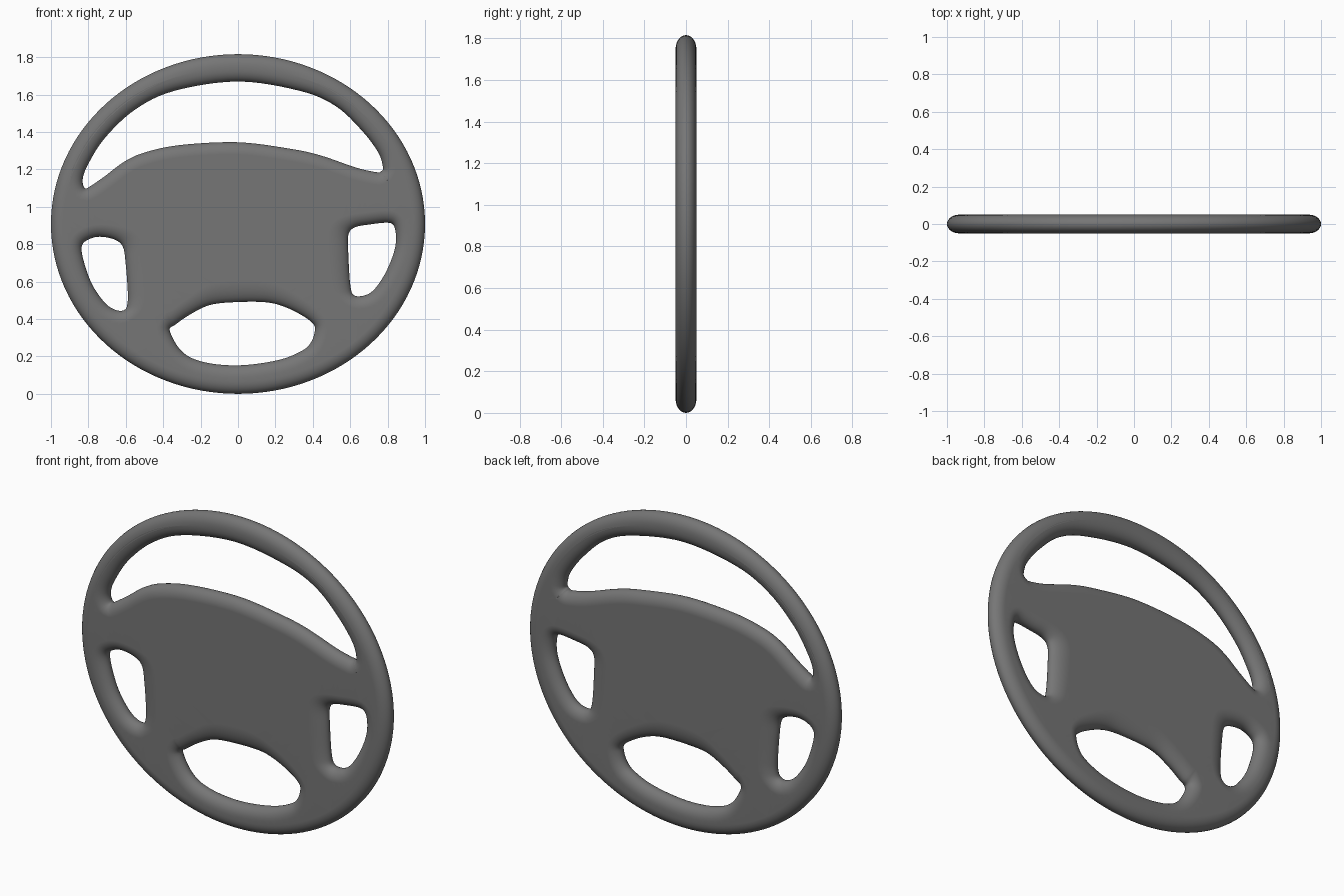
import bpy
import bmesh
from math import sin, cos, pi
from mathutils import Vector

# Remove the default object
default_object = bpy.data.objects.get("Cube")
if default_object:
    bpy.data.objects.remove(default_object, do_unlink=True)

HALF_DEPTH = 0.05
CENTRE = Vector((0, 0.908))
ROUND_STEPS = 7

# Control points (x, z) of each opening, listed clockwise from the front
TOP_OPENING = [
    (-.82, 1.1), (-.83, 1.15), (-.8, 1.23), (-.71, 1.37), (-.55, 1.52), (-.34, 1.62),
    (0, 1.67), (.33, 1.62), (.52, 1.54), (.66, 1.41), (.75, 1.29), (.775, 1.21),
    (.765, 1.19), (.74, 1.185), (.63, 1.21), (.44, 1.275), (.28, 1.31), (0, 1.345),
    (-.31, 1.33), (-.5, 1.29), (-.61, 1.24), (-.71, 1.165), (-.79, 1.11)]
LEFT_SIDE_OPENING = [
    (.59, .85), (.625, .89), (.7, .905), (.8, .915), (.835, .895), (.845, .825),
    (.83, .745), (.785, .64), (.73, .56), (.68, .527), (.62, .527), (.6, .585), (.59, .745)]
RIGHT_SIDE_OPENING = [
    (-.835, .79), (-.8, .825), (-.74, .84), (-.66, .825), (-.615, .785), (-.6, .69),
    (-.59, .56), (-.59, .49), (-.605, .45), (-.65, .447), (-.71, .485), (-.78, .585),
    (-.825, .71)]
LOWER_OPENING = [
    (-.365, .34), (-.335, .37), (-.255, .425), (-.15, .475), (-.02, .49), (.145, .49),
    (.25, .465), (.35, .415), (.405, .37), (.41, .33), (.39, .275), (.35, .235),
    (.25, .19), (.12, .163), (-.015, .152), (-.15, .163), (-.255, .195), (-.32, .25)]


def smooth_loop(points, steps=6):
    """Sample a closed Catmull-Rom curve through the points."""
    points = [Vector(p) for p in points]
    count = len(points)
    samples = []
    for i in range(count):
        before, start, end, after = (points[(i + k) % count] for k in (-1, 0, 1, 2))
        for step in range(steps):
            t = step / steps
            samples.append(0.5 * (2 * start + (end - before) * t
                                  + (2 * before - 5 * start + 4 * end - after) * t ** 2
                                  + (3 * start - before - 3 * end + after) * t ** 3))
    return samples


def inward_normals(loop):
    """Directions pointing from the outline into the solid material."""
    normals = []
    for i in range(len(loop)):
        tangent = loop[(i + 1) % len(loop)] - loop[i - 1]
        normals.append(Vector((-tangent.y, tangent.x)).normalized())
    return normals


def add_rounded_edge(bm, loop, hub_softness=0.0):
    """Sweep a half-ellipse around an outline; return its front and back end edges."""
    normals = inward_normals(loop)
    widths = []
    for point, normal in zip(loop, normals):
        toward_hub = max(0, normal.dot((CENTRE - point).normalized()))
        widths.append(0.066 + hub_softness * toward_hub ** 2)
    rings = []
    for step in range(2 * ROUND_STEPS + 1):
        angle = pi * (step / (2 * ROUND_STEPS) - 0.5)
        ring = []
        for point, normal, width in zip(loop, normals, widths):
            place = point + normal * width * (1 - cos(angle))
            ring.append(bm.verts.new((place.x, HALF_DEPTH * sin(angle), place.y)))
        rings.append(ring)
    count = len(loop)
    for first, second in zip(rings, rings[1:]):
        for i in range(count):
            j = (i + 1) % count
            bm.faces.new((first[i], first[j], second[j], second[i]))
    return [[bm.edges.get((ring[i - 1], ring[i])) for i in range(count)]
            for ring in (rings[0], rings[-1])]


# Outer rim outline
outer_rim = [CENTRE + Vector((cos(2 * pi * i / 128), 0.908 * sin(2 * pi * i / 128)))
             for i in range(128)]

# Rim, spokes and hub as one rounded body with four openings
bm = bmesh.new()
front_edges, back_edges = add_rounded_edge(bm, outer_rim)
for opening, softness in ((TOP_OPENING, 0.0), (LEFT_SIDE_OPENING, 0.04),
                          (RIGHT_SIDE_OPENING, 0.04), (LOWER_OPENING, 0.05)):
    front, back = add_rounded_edge(bm, smooth_loop(opening), softness)
    front_edges += front
    back_edges += back

# Flat front and back of the body
for edges in (front_edges, back_edges):
    bmesh.ops.triangle_fill(bm, use_beauty=True, use_dissolve=False, edges=edges)
bmesh.ops.recalc_face_normals(bm, faces=bm.faces)

mesh = bpy.data.meshes.new("steering_wheel")
bm.to_mesh(mesh)
bm.free()
wheel = bpy.data.objects.new("steering_wheel", mesh)
bpy.context.collection.objects.link(wheel)

# Dark grey plastic
plastic = bpy.data.materials.new("dark_grey_plastic")
plastic.use_nodes = True
colour = (0.18, 0.18, 0.18, 1)
plastic.diffuse_color = colour
plastic.node_tree.nodes["Principled BSDF"].inputs["Base Color"].default_value = colour
mesh.materials.append(plastic)

# Smooth shading that keeps the flat hub even
bpy.context.view_layer.objects.active = wheel
wheel.select_set(True)
bpy.ops.object.shade_smooth()
weighted = wheel.modifiers.new("even_shading", 'WEIGHTED_NORMAL')
weighted.keep_sharp = True
